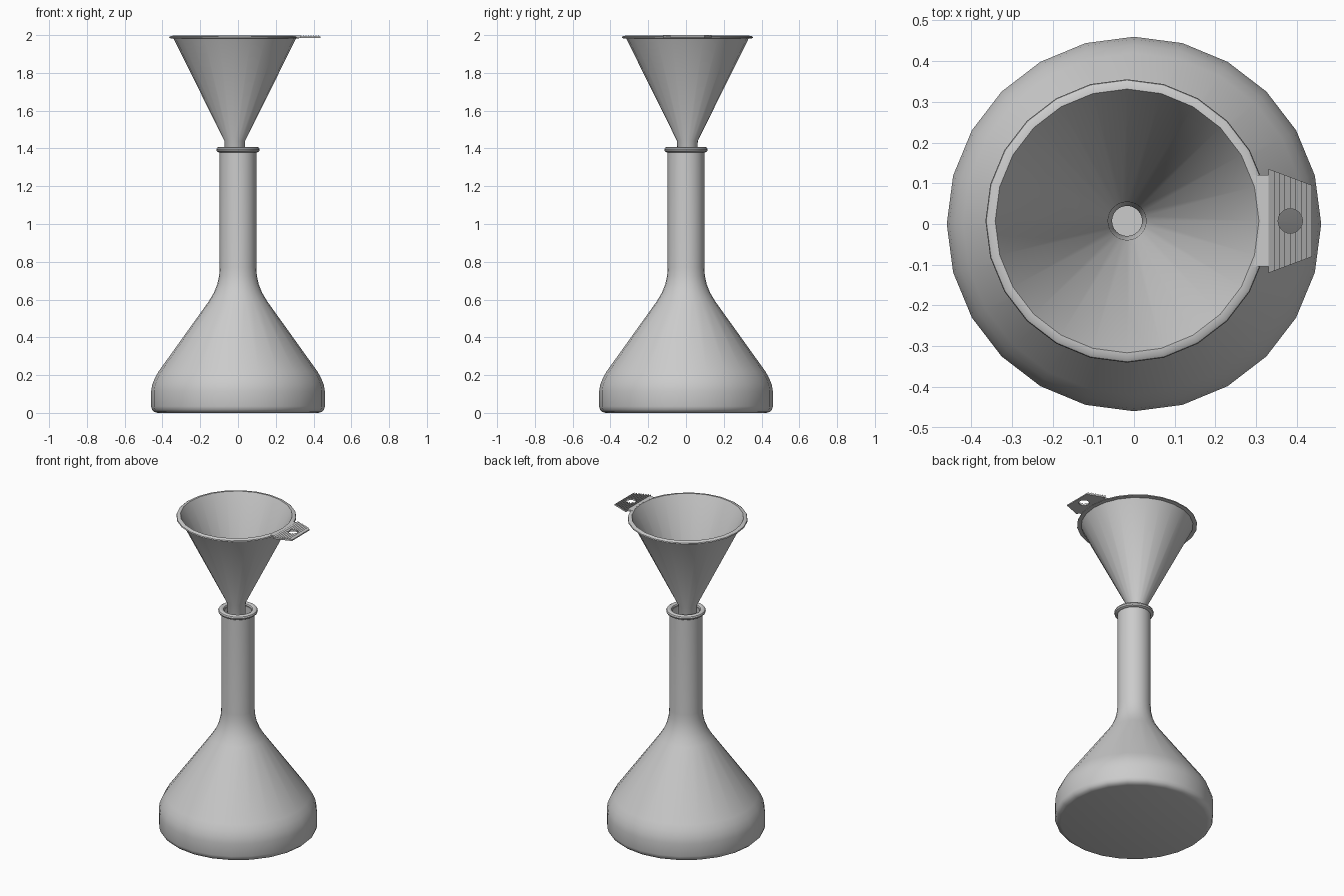
import bpy, bmesh, math
from mathutils import Vector

cube = bpy.data.objects.get("Cube")
if cube:
    bpy.data.objects.remove(cube, do_unlink=True)

SIDES = 24
FUNNEL = Vector((-0.017, 0.0075, 0))

grey = bpy.data.materials.new("plain_grey")
grey.use_nodes = True
tone = (0.6, 0.6, 0.6, 1)
grey.diffuse_color = tone
grey.node_tree.nodes["Principled BSDF"].inputs["Base Color"].default_value = tone


def finish(name, bm, smooth=None):
    bmesh.ops.recalc_face_normals(bm, faces=bm.faces)
    mesh = bpy.data.meshes.new(name)
    bm.to_mesh(mesh)
    bm.free()
    mesh.materials.append(grey)
    ob = bpy.data.objects.new(name, mesh)
    bpy.context.collection.objects.link(ob)
    if smooth:
        bpy.ops.object.select_all(action='DESELECT')
        ob.select_set(True)
        bpy.context.view_layer.objects.active = ob
        bpy.ops.object.shade_smooth_by_angle(angle=math.radians(smooth))
    return ob


def lathe(name, profile, closed=False, centre=Vector()):
    """Spin a (radius, height) profile about a vertical axis."""
    bm = bmesh.new()
    verts = [bm.verts.new((r, 0, z)) for r, z in profile]
    pairs = list(zip(verts, verts[1:]))
    if closed:
        pairs.append((verts[-1], verts[0]))
    edges = [bm.edges.new(p) for p in pairs]
    bmesh.ops.spin(bm, geom=verts + edges, cent=(0, 0, 0), axis=(0, 0, 1),
                   angle=math.tau, steps=SIDES, use_duplicate=False)
    bmesh.ops.remove_doubles(bm, verts=bm.verts, dist=1e-5)
    bmesh.ops.translate(bm, verts=bm.verts, vec=centre)
    return finish(name, bm, 35)


def prism(name, outline, low, high):
    """Extrude a plan outline between two heights."""
    bm = bmesh.new()
    face = bm.faces.new([bm.verts.new((x, y, low)) for x, y in outline])
    top = bmesh.ops.extrude_face_region(bm, geom=[face])["geom"]
    bmesh.ops.translate(bm, vec=(0, 0, high - low),
                        verts=[v for v in top if isinstance(v, bmesh.types.BMVert)])
    return finish(name, bm)


# Hollow flask: outer wall upwards, then inner wall down to the floor
outer = [(0.425, 0), (0.443, 0.005), (0.455, 0.017), (0.46, 0.035),
         (0.46, 0.115), (0.454, 0.15), (0.44, 0.185), (0.42, 0.22),
         (0.155, 0.59), (0.128, 0.635), (0.11, 0.68), (0.1, 0.725), (0.097, 0.77),
         (0.097, 1.39)]
inner = [(0.08, 1.39), (0.08, 0.77), (0.095, 0.68), (0.14, 0.585),
         (0.405, 0.21), (0.44, 0.12), (0.44, 0.035), (0.42, 0.02)]
lathe("flask", [(0, 0)] + outer + inner + [(0, 0.02)])

# Rounded lip at the mouth of the neck
lip = [(0.098 + 0.017 * math.cos(a), 1.394 + 0.015 * math.sin(a))
       for a in (math.tau * i / 10 for i in range(10))]
lathe("flask_lip", lip, closed=True)

# Thin funnel with rolled rim and tapered stem
funnel = [(0.047, 1.2), (0.055, 1.44), (0.324, 1.982), (0.348, 1.984),
          (0.346, 1.991), (0.338, 1.996), (0.324, 1.997),
          (0.047, 1.442), (0.037, 1.2)]
lathe("funnel", funnel, closed=True, centre=FUNNEL)

# Flat bridge joining rim and grip
arc = [(0.329 * math.cos(a) + FUNNEL.x, 0.329 * math.sin(a) + FUNNEL.y)
       for a in (math.radians(d) for d in (-20, -15, 0, 15, 20))]
prism("grip_bridge", arc + [(0.332, 0.12), (0.332, -0.105)], 1.986, 1.997)

# Tapered grip with saw-tooth ridges
TEETH, X0, X1 = 8, 0.33, 0.437
step = (X1 - X0) / TEETH
bm = bmesh.new()
rows = []
for i in range(TEETH):
    rows += [(X0 + i * step, 2.0), (X0 + (i + 1) * step, 1.991)]
rows += [(X1, 1.984), (X0, 1.984)]
sides = []
for s in (-1, 1):
    ring = []
    for x, z in rows:
        half = 0.128 - 0.04 * (x - X0) / (X1 - X0)
        ring.append(bm.verts.new((x, FUNNEL.y + s * half, z)))
    bm.faces.new(ring)
    sides.append(ring)
for i in range(len(rows)):
    j = (i + 1) % len(rows)
    bm.faces.new((sides[0][i], sides[0][j], sides[1][j], sides[1][i]))
grip = finish("grip", bm)

# Hanging hole through the grip
cutter = prism("hole_cutter", [(0.384 + 0.03 * math.cos(a), FUNNEL.y + 0.03 * math.sin(a))
                               for a in (math.tau * i / SIDES for i in range(SIDES))], 1.95, 2.05)
cutter.hide_render = True
cutter.hide_set(True)
cut = grip.modifiers.new("hole", 'BOOLEAN')
cut.operation = 'DIFFERENCE'
cut.solver = 'EXACT'
cut.object = cutter
